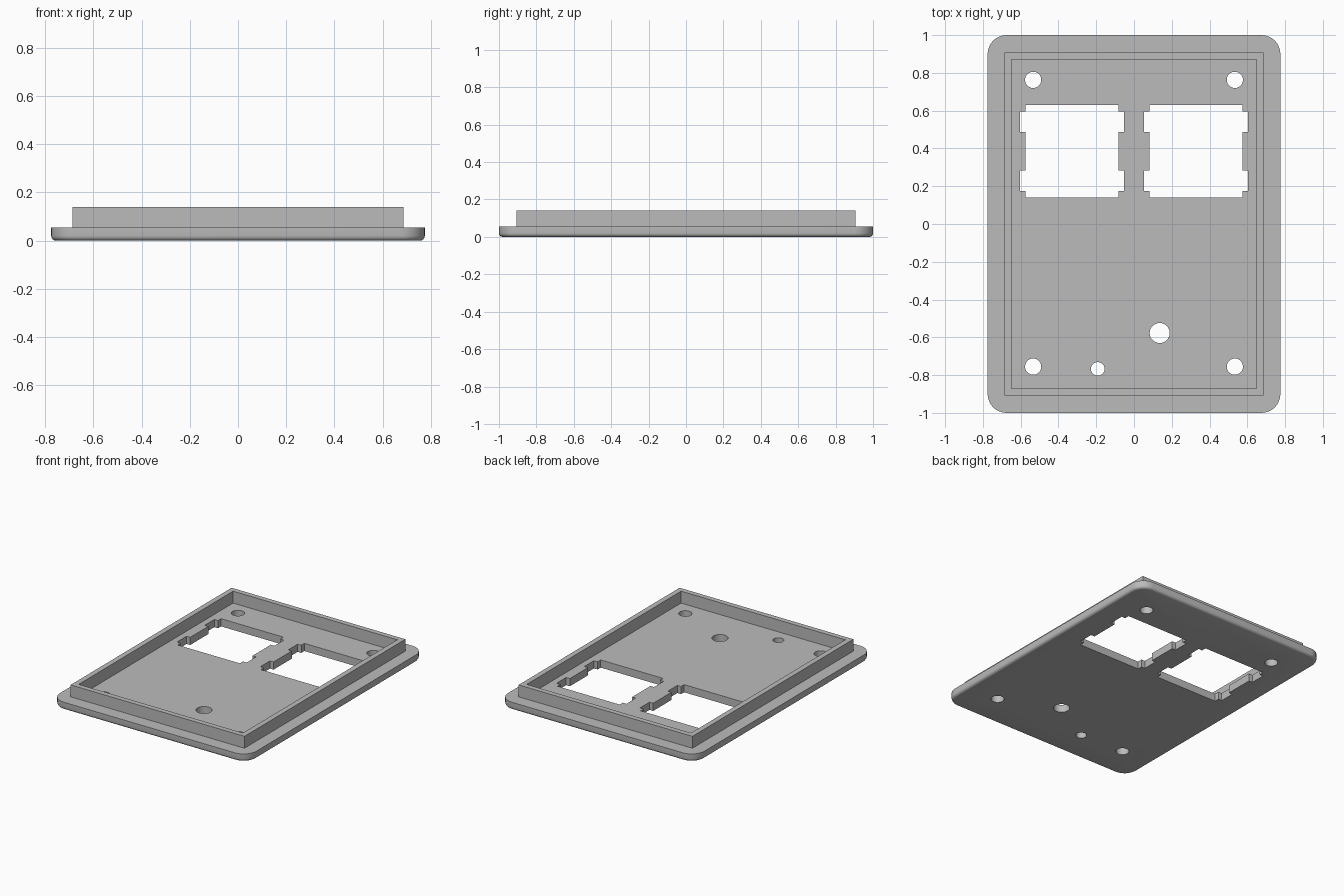
import bpy, bmesh, math

if "Cube" in bpy.data.objects:
    bpy.data.objects.remove(bpy.data.objects["Cube"], do_unlink=True)

HALF_X, HALF_Y = 0.775, 1.0
PLATE_TOP, RIM_TOP = 0.055, 0.14
CORNER, FILLET = 0.1, 0.02

grey = bpy.data.materials.new("plain grey")
grey.use_nodes = True
colour = (0.5, 0.5, 0.5, 1)
grey.diffuse_color = colour
grey.node_tree.nodes["Principled BSDF"].inputs["Base Color"].default_value = colour


def rounded_rect(hx, hy, r, steps=8):
    """Outline of a rectangle with round corners, counter-clockwise."""
    points = []
    for k, (sx, sy) in enumerate([(1, 1), (-1, 1), (-1, -1), (1, -1)]):
        for i in range(steps + 1):
            a = (k + i / steps) * math.pi / 2
            points.append((sx * (hx - r) + r * math.cos(a),
                           sy * (hy - r) + r * math.sin(a)))
    return points


def rectangle(hx, hy):
    return [(hx, hy), (-hx, hy), (-hx, -hy), (hx, -hy)]


def loft(name, layers, closed=False):
    """Skin (outline, z) layers; cap the ends, or join last to first."""
    bm = bmesh.new()
    rings = [[bm.verts.new((x, y, z)) for x, y in pts] for pts, z in layers]
    pairs = list(zip(rings, rings[1:]))
    if closed:
        pairs.append((rings[-1], rings[0]))
    else:
        bm.faces.new(rings[0][::-1])
        bm.faces.new(rings[-1])
    for low, high in pairs:
        for i in range(len(low)):
            j = (i + 1) % len(low)
            bm.faces.new((low[i], low[j], high[j], high[i]))
    bmesh.ops.recalc_face_normals(bm, faces=bm.faces)
    mesh = bpy.data.meshes.new(name)
    bm.to_mesh(mesh)
    bm.free()
    mesh.materials.append(grey)
    obj = bpy.data.objects.new(name, mesh)
    bpy.context.collection.objects.link(obj)
    return obj


def select_only(obj):
    bpy.ops.object.select_all(action='DESELECT')
    obj.select_set(True)
    bpy.context.view_layer.objects.active = obj


def cut(target, outline):
    """Cut an outline straight through the target."""
    cutter = loft("cutter", [(outline, -0.1), (outline, 0.3)])
    cutter.hide_render = True
    mod = target.modifiers.new("cut", 'BOOLEAN')
    mod.operation, mod.solver, mod.object = 'DIFFERENCE', 'EXACT', cutter
    select_only(target)
    bpy.ops.object.modifier_apply(modifier=mod.name)
    bpy.data.objects.remove(cutter, do_unlink=True)


def circle(cx, cy, r, n=40):
    return [(cx + r * math.cos(2 * math.pi * i / n),
             cy + r * math.sin(2 * math.pi * i / n)) for i in range(n)]


def notched_window(cx, cy):
    """Square opening with two shallow notches on each side."""
    w, notch, h = 0.246, 0.275, 0.245
    outer, inner = 0.21, 0.103
    side = [(w, -h), (w, -outer), (notch, -outer), (notch, -inner),
            (w, -inner), (w, inner), (notch, inner), (notch, outer),
            (w, outer), (w, h)]
    return [(cx + s * x, cy + s * y) for s in (1, -1) for x, y in side]


# Face plate with round corners and a rounded lower edge
layers = []
for i in range(5):
    a = i / 4 * math.pi / 2
    inset = FILLET * (1 - math.sin(a))
    outline = rounded_rect(HALF_X - inset, HALF_Y - inset, CORNER - inset)
    layers.append((outline, FILLET * (1 - math.cos(a))))
layers.append((rounded_rect(HALF_X, HALF_Y, CORNER), PLATE_TOP))
plate = loft("face_plate", layers)

# Two notched windows and four screw holes
for sx in (-1, 1):
    cut(plate, notched_window(sx * 0.329, 0.385))
    for y in (0.763, -0.755):
        cut(plate, circle(sx * 0.534, y, 0.043))

# Large and small round openings
cut(plate, circle(0.136, -0.577, 0.053))
cut(plate, circle(-0.192, -0.767, 0.036))

# Raised rim on the plate
outside, inside = rectangle(0.686, 0.907), rectangle(0.648, 0.87)
rim = loft("raised_rim", [(outside, PLATE_TOP), (outside, RIM_TOP),
                          (inside, RIM_TOP), (inside, PLATE_TOP)], closed=True)

select_only(plate)
bpy.ops.object.shade_smooth_by_angle(angle=math.radians(30))
